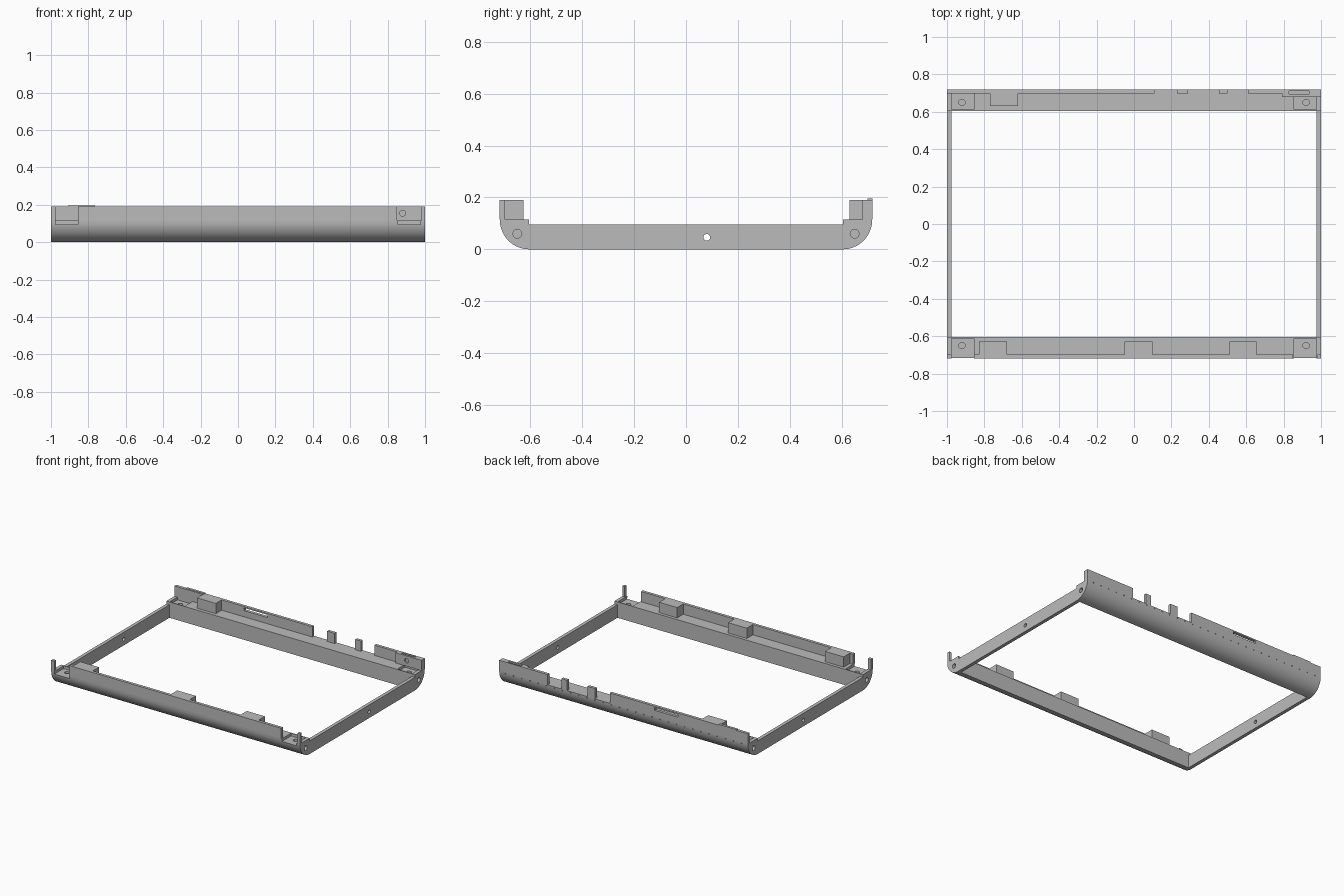
import bpy, bmesh, math
from mathutils import Matrix, Vector

if "Cube" in bpy.data.objects:
    bpy.data.objects.remove(bpy.data.objects["Cube"], do_unlink=True)

grey = bpy.data.materials.new("plain grey")
grey.use_nodes = True
grey.diffuse_color = (0.5, 0.5, 0.5, 1)
grey.node_tree.nodes["Principled BSDF"].inputs["Base Color"].default_value = (0.5, 0.5, 0.5, 1)

# Main dimensions
OUT, INN, LIP = 0.718, 0.605, 0.697
TOP, SHELF, LOW = 0.19, 0.115, 0.095
WALL, END = 0.975, 0.855


def box(bm, x0, x1, y0, y1, z0, z1):
    centre = Vector((x0 + x1, y0 + y1, z0 + z1)) / 2
    size = (abs(x1 - x0), abs(y1 - y0), abs(z1 - z0), 1)
    bmesh.ops.create_cube(bm, size=1, matrix=Matrix.Translation(centre) @ Matrix.Diagonal(size))


def rod(bm, centre, radius, depth, axis, sides=24):
    turn = Vector((0, 0, 1)).rotation_difference(Vector(axis)).to_matrix().to_4x4()
    bmesh.ops.create_cone(bm, cap_ends=True, segments=sides, radius1=radius, radius2=radius,
                          depth=depth, matrix=Matrix.Translation(centre) @ turn)


def make(name, bm):
    bmesh.ops.recalc_face_normals(bm, faces=bm.faces)
    mesh = bpy.data.meshes.new(name)
    bm.to_mesh(mesh)
    bm.free()
    mesh.materials.append(grey)
    obj = bpy.data.objects.new(name, mesh)
    bpy.context.scene.collection.objects.link(obj)
    return obj


def make_box(name, *dims):
    bm = bmesh.new()
    box(bm, *dims)
    return make(name, bm)


def carve(obj, bm):
    """Subtract the shapes in bm from obj and bake the result."""
    cutter = make("cutter", bm)
    cutter.hide_render = True
    mod = obj.modifiers.new("carve", 'BOOLEAN')
    mod.operation, mod.solver, mod.object, mod.use_self = 'DIFFERENCE', 'EXACT', cutter, True
    graph = bpy.context.evaluated_depsgraph_get()
    baked = bpy.data.meshes.new_from_object(obj.evaluated_get(graph))
    obj.modifiers.clear()
    obj.data = baked
    bpy.data.objects.remove(cutter, do_unlink=True)


def smooth(obj):
    for p in obj.data.polygons:
        p.use_smooth = True
    obj.data.set_sharp_from_angle(angle=math.radians(25))


# Long bars with a rounded outer lower edge
def bar(name, side):
    r = OUT - INN
    pts = [(INN, SHELF), (INN, 0)]
    for i in range(1, 17):
        a = math.pi / 2 * i / 16
        pts.append((INN + r * math.sin(a), SHELF * (1 - math.cos(a))))
    bm = bmesh.new()
    face = bm.faces.new([bm.verts.new((-1, side * y, z)) for y, z in pts])
    new = bmesh.ops.extrude_face_region(bm, geom=[face])["geom"]
    bmesh.ops.translate(bm, vec=(2, 0, 0), verts=[v for v in new if isinstance(v, bmesh.types.BMVert)])
    obj = make(name, bm)

    # End pockets and screw holes
    cut = bmesh.new()
    outer = 0.75 if side < 0 else LIP
    for s in (-1, 1):
        box(cut, s * END, s * WALL, side * (INN + 0.006), side * outer, LOW, 0.15)
        rod(cut, (s * 0.92, side * 0.65, 0.075), 0.017, 0.06, (0, 0, 1))
        rod(cut, (s, side * 0.65, 0.06), 0.017, 0.08, (1, 0, 0))
    # Row of tiny vents along the back
    if side > 0:
        for i in range(30):
            rod(cut, (-0.95 + 1.9 * i / 29, OUT, 0.105), 0.004, 0.02, (0, 1, 0), 8)
    carve(obj, cut)
    smooth(obj)


bar("front_bar", -1)
bar("back_bar", 1)

# Side rails with a through hole
for s, name in ((-1, "right_rail"), (1, "left_rail")):
    rail = make_box(name, s * WALL, s, -INN, INN, 0, LOW)
    cut = bmesh.new()
    rod(cut, (s, 0.08, 0.046), 0.013, 0.2, (1, 0, 0))
    carve(rail, cut)
    smooth(rail)

# Front lip and corner posts
make_box("front_lip", -END, 0.85, -OUT, -LIP, SHELF, TOP)
make_box("front_right_post", -1, -WALL, -OUT, -LIP, SHELF, TOP)
make_box("front_left_post", 0.982, 1, -OUT, -LIP, SHELF, TOP)

# Back lip with a long slot and a raised strip
lip = make_box("back_lip", -1, 0.11, LIP, OUT, SHELF, TOP)
cut = bmesh.new()
box(cut, -0.44, -0.25, 0.6, 0.8, 0.16, 0.18)
carve(lip, cut)
make_box("back_lip_ridge", -0.91, -0.765, 0.7, OUT, TOP, 0.196)
make_box("back_tab_inner", 0.23, 0.29, LIP, OUT, SHELF, TOP)
make_box("back_tab_outer", 0.455, 0.5, LIP, OUT, SHELF, TOP)

# Back corner lip: thick end with a top slot and a round hole
make_box("back_corner_lip", 0.61, 0.79, LIP, OUT, SHELF, TOP)
plate = make_box("back_corner_plate", 0.79, 1, 0.68, OUT, SHELF, TOP)
cut = bmesh.new()
box(cut, 0.83, 0.935, 0.695, 0.711, 0.175, 0.25)
rod(cut, (0.88, 0.68, 0.155), 0.016, 0.02, (0, 1, 0))
carve(plate, cut)
smooth(plate)

# Support blocks on the shelves
for i, (x0, x1) in enumerate(((-0.83, -0.68), (-0.05, 0.1), (0.51, 0.655))):
    make_box(f"front_block_{i + 1}", x0, x1, -LIP, -0.627, SHELF, TOP)
make_box("back_block", -0.77, -0.62, 0.63, LIP, SHELF, TOP)
